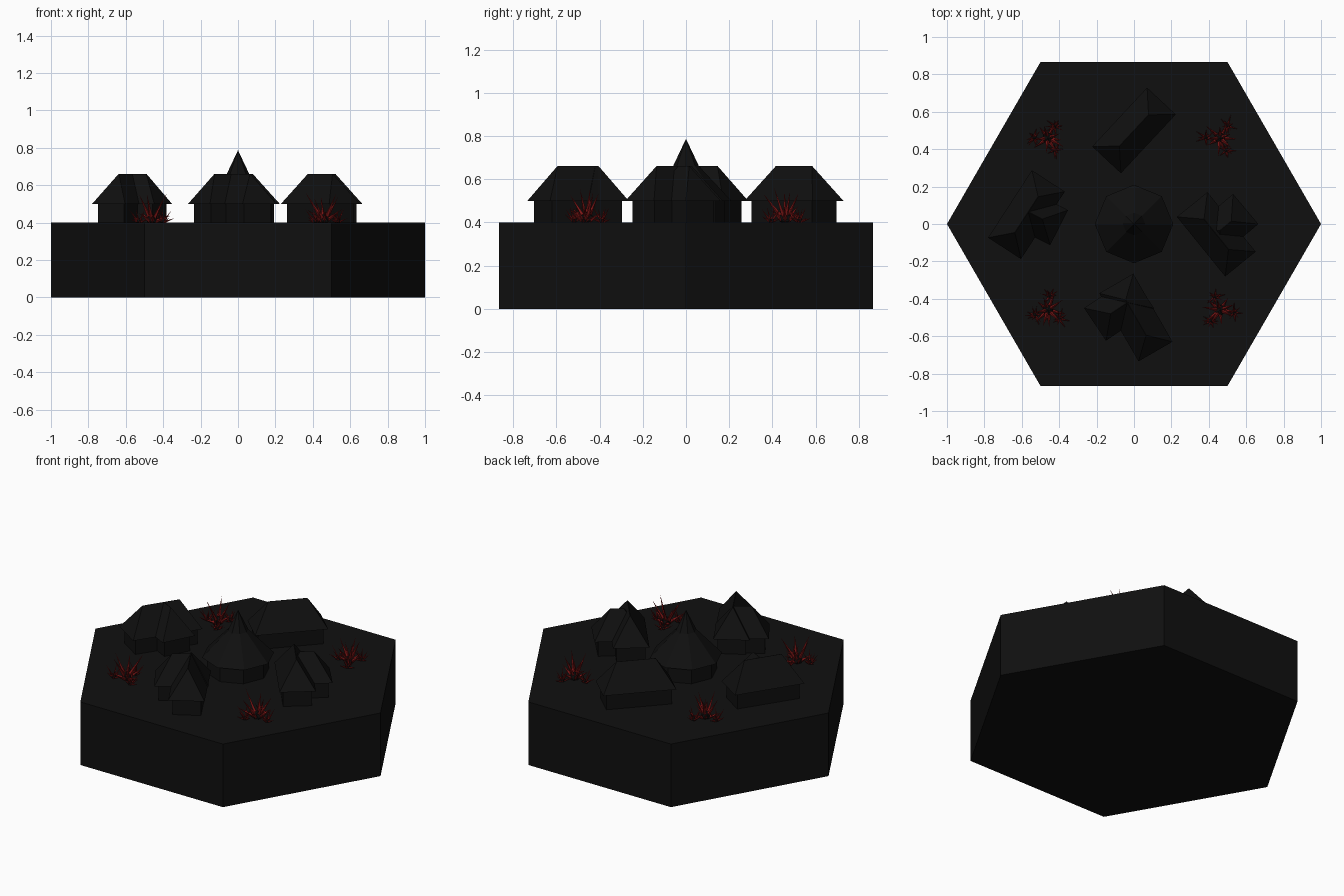
import bpy, bmesh, math, random
from mathutils import Vector, Matrix

cube = bpy.data.objects.get("Cube")
if cube:
    bpy.data.objects.remove(cube, do_unlink=True)
rng = random.Random(7)


def material(name, color):
    m = bpy.data.materials.new(name)
    m.use_nodes = True
    m.diffuse_color = (*color, 1)
    m.node_tree.nodes["Principled BSDF"].inputs["Base Color"].default_value = (*color, 1)
    return m


black = material("soot black", (0.005, 0.005, 0.005))
red = material("blood red", (0.2, 0.008, 0.008))


def finish(bm, name, *mats):
    bmesh.ops.recalc_face_normals(bm, faces=bm.faces)
    mesh = bpy.data.meshes.new(name)
    bm.to_mesh(mesh)
    bm.free()
    for m in mats:
        mesh.materials.append(m)
    ob = bpy.data.objects.new(name, mesh)
    bpy.context.collection.objects.link(ob)
    return ob


def loft(bm, rings):
    """Skin a stack of equal rings of points and cap both ends."""
    loops = [[bm.verts.new(p) for p in ring] for ring in rings]
    for a, b in zip(loops, loops[1:]):
        for i in range(len(a)):
            j = (i + 1) % len(a)
            bm.faces.new((a[i], a[j], b[j], b[i]))
    bm.faces.new(loops[0][::-1])
    bm.faces.new(loops[-1])


def ring(radius, z, sides):
    steps = [math.tau * i / sides for i in range(sides)]
    return [(radius * math.cos(a), radius * math.sin(a), z) for a in steps]


def rect(length, width, z):
    x, y = length / 2, width / 2
    return [(-x, -y, z), (x, -y, z), (x, y, z), (-x, y, z)]


GROUND, EAVE, RIDGE = 0.4, 0.5, 0.66

# Hexagonal ground block
bm = bmesh.new()
loft(bm, [ring(1, 0, 6), ring(1, GROUND, 6)])
finish(bm, "ground_block", black)


# Hipped houses: walls, overhanging eaves, sloped roof with a level ridge
def house(name, x, y, degrees, length, width=0.21):
    bm = bmesh.new()
    wall_l, wall_w = length - 0.045, width - 0.045
    loft(bm, [rect(wall_l, wall_w, GROUND - 0.01), rect(wall_l, wall_w, EAVE),
              rect(length, width, EAVE), rect(length - 0.2, 0.002, RIDGE)])
    bm.transform(Matrix.Translation((x, y, 0)) @ Matrix.Rotation(math.radians(degrees), 4, "Z"))
    finish(bm, name, black)


house("back_house", 0, 0.5, 47, 0.43)
house("front_house", 0.01, -0.5, -60, 0.42)
house("front_house_wing", -0.08, -0.45, 34, 0.31)
house("right_house", 0.44, -0.055, -51, 0.41)
house("right_house_wing", 0.49, -0.01, 40, 0.28)
house("left_house", -0.575, 0.05, 57, 0.43)
house("left_house_wing", -0.525, 0.044, -27, 0.28)

# Central round hut with a flared pointed roof
bm = bmesh.new()
loft(bm, [ring(0.18, GROUND - 0.01, 8), ring(0.18, EAVE, 8), ring(0.21, EAVE, 8),
          ring(0.06, RIDGE, 8), ring(0.001, 0.785, 8)])
finish(bm, "central_hut", black)


# Thorny plants: dark cores with red spikes fanning outwards
def spike(bm, base, direction, length, radius):
    made = bmesh.ops.create_cone(bm, segments=4, radius1=radius, radius2=0,
                                 depth=length, cap_ends=True)["verts"]
    turn = direction.to_track_quat("Z", "Y").to_matrix().to_4x4()
    bmesh.ops.transform(bm, verts=made, matrix=Matrix.Translation(base + direction * length / 2) @ turn)


def tuft(bm, x, y, size, count):
    base = Vector((x, y, GROUND))
    for i in range(count):
        angle = math.tau * i / count + rng.uniform(-0.3, 0.3)
        tilt = math.radians(rng.uniform(22, 38) if i % 2 else rng.uniform(50, 72))
        reach = size * (rng.uniform(0.8, 1.05) if i % 2 else rng.uniform(0.5, 0.75))
        direction = Vector((math.sin(tilt) * math.cos(angle),
                            math.sin(tilt) * math.sin(angle), math.cos(tilt)))
        spike(bm, base, direction, reach, size * 0.075)
    red_faces = len(bm.faces)
    core = bmesh.ops.create_icosphere(bm, subdivisions=1, radius=size * 0.17,
                                      matrix=Matrix.Translation(base + Vector((0, 0, size * 0.1))))
    for f in {f for v in core["verts"] for f in v.link_faces}:
        f.material_index = 1
    return red_faces


for side, sx in (("left", 1), ("right", -1)):
    for end, sy in (("front", -1), ("back", 1)):
        bm = bmesh.new()
        cx, cy = 0.46 * sx, 0.46 * sy
        tuft(bm, cx, cy, 0.18, 10)
        start = rng.uniform(0, math.tau)
        for k in range(3):
            a = start + k * math.tau / 3
            tuft(bm, cx + 0.075 * math.cos(a), cy + 0.075 * math.sin(a), 0.09, 10)
        finish(bm, f"{end}_{side}_thorn_plant", red, black)
